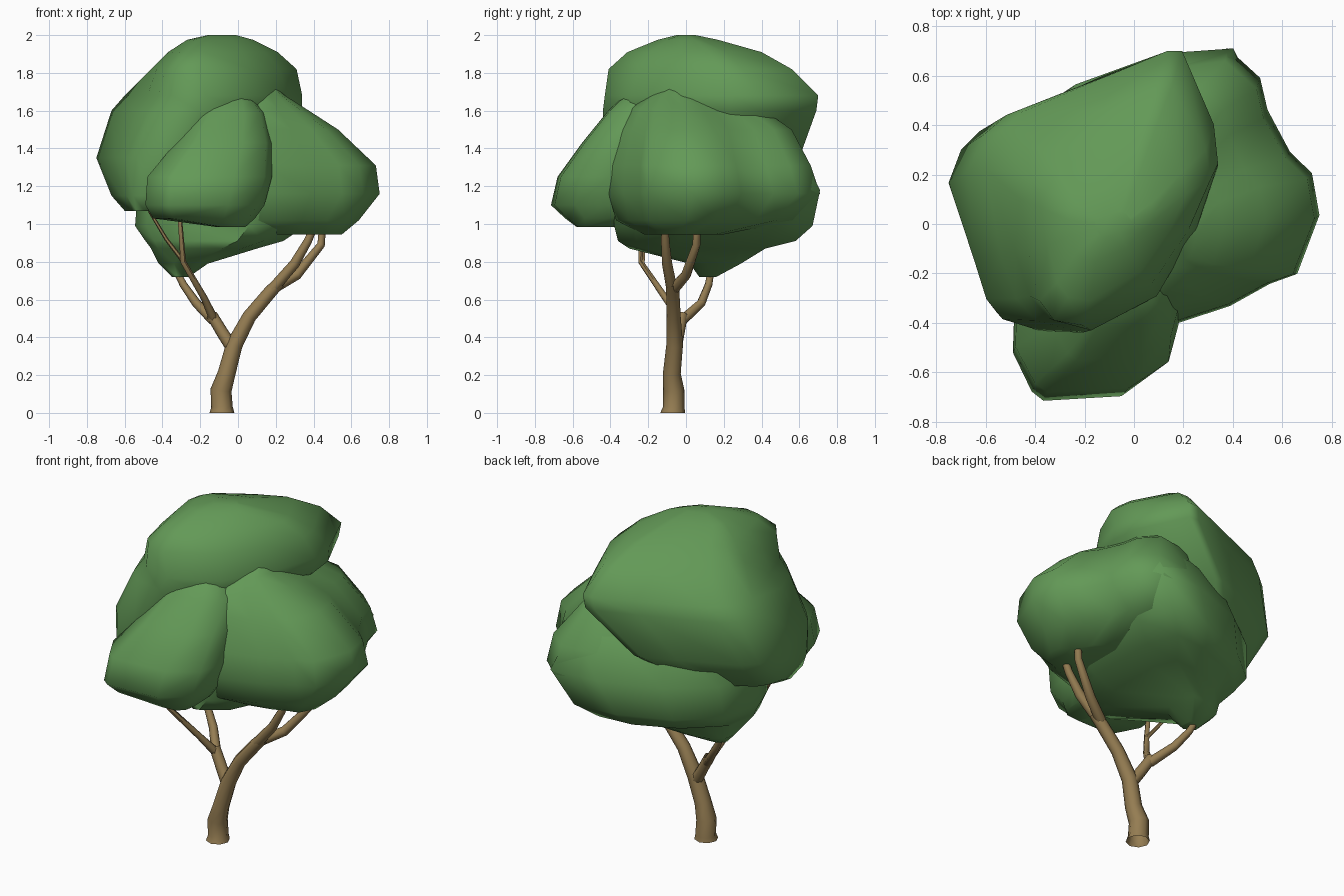
import bpy, bmesh, math
from mathutils import Vector
from mathutils.bvhtree import BVHTree

if "Cube" in bpy.data.objects:
    bpy.data.objects.remove(bpy.data.objects["Cube"])


def material(name, rgb):
    m = bpy.data.materials.new(name)
    m.diffuse_color = (*rgb, 1)
    m.use_nodes = True
    m.node_tree.nodes["Principled BSDF"].inputs["Base Color"].default_value = m.diffuse_color
    return m


LEAF = material("leaf green", (0.125, 0.32, 0.095))
BARK = material("bark brown", (0.30, 0.205, 0.085))


def loft(name, rings, mat, angle, caps=True):
    """Skin a list of equal-length vertex rings, optionally capping both ends."""
    bm = bmesh.new()
    vs = [[bm.verts.new(p) for p in r] for r in rings]
    n = len(vs[0])
    for a, b in zip(vs, vs[1:]):
        for i in range(n):
            j = (i + 1) % n
            bm.faces.new((a[i], a[j], b[j], b[i]))
    if caps:
        bm.faces.new(vs[0][::-1])
        bm.faces.new(vs[-1])
    bmesh.ops.recalc_face_normals(bm, faces=bm.faces)
    me = bpy.data.meshes.new(name)
    bm.to_mesh(me)
    bm.free()
    me.materials.append(mat)
    ob = bpy.data.objects.new(name, me)
    bpy.context.collection.objects.link(ob)
    bpy.ops.object.select_all(action='DESELECT')
    ob.select_set(True)
    bpy.context.view_layer.objects.active = ob
    bpy.ops.object.shade_smooth_by_angle(angle=math.radians(angle))
    return ob


def fit(outline, level):
    """Fit a plan outline into an x/y box at one height."""
    z, x0, x1, y0, y1 = level
    xs, ys = zip(*outline)
    ax, ay = min(xs), min(ys)
    w, d = max(xs) - ax, max(ys) - ay
    return [(x0 + (x - ax) / w * (x1 - x0), y0 + (y - ay) / d * (y1 - y0), z)
            for x, y in outline]


def foliage(name, outline, levels, upper=None, switch=9):
    """Stack fitted outlines; above the switch height use the upper outline."""
    return loft(name, [fit(upper if l[0] > switch else outline, l) for l in levels], LEAF, 70)


def branch(name, path, sides=8):
    """Tapered tube along (x, y, z, radius) points."""
    pts = [Vector(p[:3]) for p in path]
    rings = []
    for i, p in enumerate(pts):
        t = (pts[min(i + 1, len(pts) - 1)] - pts[max(i - 1, 0)]).normalized()
        if p.z == 0:
            t = Vector((0, 0, 1))
        u = Vector((0, 1, 0)).cross(t).normalized()
        v = t.cross(u)
        rings.append([p + path[i][3] * (u * math.cos(a) + v * math.sin(a))
                      for a in (k * math.tau / sides for k in range(sides))])
    return loft(name, rings, BARK, 60, caps=False)


# trunk and right-hand limbs
branch("trunk", [(-.085, -.07, 0, .066), (-.085, -.065, .03, .057), (-.09, -.065, .12, .056),
                 (-.06, -.075, .21, .047), (-.02, -.06, .36, .044),
                 (.06, -.065, .51, .037), (.17, -.07, .64, .035), (.22, -.075, .69, .03)])
branch("right_branch_front", [(.16, -.07, .63, .03), (.30, -.10, .79, .027),
                              (.37, -.11, .91, .022), (.43, -.11, 1.05, .017)])
branch("right_branch_back", [(.17, -.07, .65, .03), (.31, .0, .73, .027),
                             (.44, .055, .89, .021), (.45, .06, 1.02, .018)])
# left-hand limbs
branch("left_branch", [(-.02, -.06, .33, .035), (-.08, -.04, .42, .032),
                       (-.14, -.02, .52, .030)])
branch("left_branch_back", [(-.13, -.02, .49, .028), (-.22, .08, .58, .024),
                            (-.29, .12, .68, .020), (-.35, .14, .80, .016)])
branch("left_branch_front", [(-.13, -.03, .50, .024), (-.18, -.11, .61, .018),
                             (-.29, -.24, .80, .015), (-.31, -.235, 1.06, .011)], 6)
branch("left_twig", [(-.28, -.23, .79, .012), (-.38, -.22, .92, .010),
                     (-.47, -.21, 1.07, .008)], 6)

# top crown
crown_top = foliage(
    "crown_top",
    [(-.75, .22), (-.68, .37), (-.58, .45), (-.14, .61), (.11, .70), (.18, .70),
     (.33, .40), (.35, .24), (.25, -.02), (.06, -.30), (-.25, -.44), (-.45, -.39),
     (-.54, -.30), (-.61, -.12)],
    [(1.07, -.60, -.37, -.36, .03), (1.15, -.67, -.25, -.39, .36),
     (1.35, -.75, .05, -.43, .60), (1.60, -.67, .34, -.44, .69),
     (1.68, -.60, .34, -.43, .70), (1.82, -.46, .31, -.41, .56),
     (1.91, -.37, .21, -.31, .40), (1.975, -.27, .08, -.15, .17),
     (2.0, -.16, -.01, -.05, .05)],
    [(-.48, .1), (-.46, .2), (-.40, .3), (-.14, .46), (.08, .56), (.15, .56),
     (.29, .3), (.31, .18), (.22, -.02), (.06, -.25), (-.22, -.41), (-.34, -.39),
     (-.40, -.31), (-.45, -.1)], 1.7)

# right mass
crown_right = foliage(
    "crown_right",
    [(-.1, .50), (.1, .68), (.38, .72), (.51, .60), (.54, .47), (.63, .30), (.72, .21),
     (.75, .04), (.66, -.20), (.55, -.24), (.39, -.33), (.15, -.41), (-.02, -.33),
     (-.1, -.1)],
    [(.945, .1, .55, -.22, .2), (1.02, -.08, .64, -.37, .58),
     (1.16, -.1, .75, -.41, .71), (1.31, -.1, .73, -.40, .66),
     (1.50, -.06, .53, -.35, .56), (1.61, .0, .36, -.29, .40),
     (1.68, .06, .25, -.2, .18), (1.72, .13, .2, -.1, .0)])

# front mass
crown_front = foliage(
    "crown_front",
    [(-.48, -.50), (-.40, -.67), (-.35, -.71), (-.02, -.69), (.14, -.57), (.18, -.40),
     (.15, -.15), (0, -.05), (-.35, -.05), (-.47, -.2)],
    [(.985, -.12, .04, -.58, -.35), (1.03, -.45, .09, -.64, -.15),
     (1.10, -.49, .14, -.715, -.1), (1.25, -.48, .18, -.68, -.1),
     (1.43, -.33, .18, -.55, -.1), (1.59, -.22, .14, -.42, -.1),
     (1.65, -.13, .09, -.36, -.12), (1.68, -.04, .04, -.31, -.16)])

# low mass at the back and left
crown_low = foliage(
    "crown_low",
    [(-.55, .1), (-.5, .38), (-.25, .56), (.1, .68), (.4, .70), (.5, .5), (.5, .0),
     (.35, -.25), (.15, -.36), (-.22, -.18), (-.48, -.06)],
    [(.72, -.35, -.26, .07, .16), (.79, -.42, -.16, .02, .29),
     (.87, -.46, .1, -.30, .42), (.91, -.49, .24, -.36, .58),
     (.99, -.545, .36, -.38, .67), (1.18, -.53, .5, -.39, .71),
     (1.40, -.45, .42, -.28, .60), (1.54, -.25, .25, 0, .42)])

# trim foliage buried inside neighbouring masses, leaving open shells
crowns = [crown_top, crown_right, crown_front, crown_low]
trees = []
for ob in crowns:
    bm = bmesh.new()
    bm.from_mesh(ob.data)
    trees.append(BVHTree.FromBMesh(bm))
    bm.free()


def buried(p, tree):
    """True when upward and tilted rays both cross the shell an odd number of times."""
    for d in (Vector((.02, .01, 1)).normalized(), Vector((1, .03, .05)).normalized()):
        o, hits = p.copy(), 0
        while (hit := tree.ray_cast(o, d))[0] is not None and hits < 50:
            o, hits = hit[0] + d * 1e-4, hits + 1
        if hits % 2 == 0:
            return False
    return True


for ob, own in zip(crowns, trees):
    bm = bmesh.new()
    bm.from_mesh(ob.data)
    hidden = [f for f in bm.faces if any(
        all(buried(q, t) for q in [f.calc_center_median()] + [v.co for v in f.verts])
        for t in trees if t is not own)]
    bmesh.ops.delete(bm, geom=hidden, context='FACES')
    bm.to_mesh(ob.data)
    bm.free()
